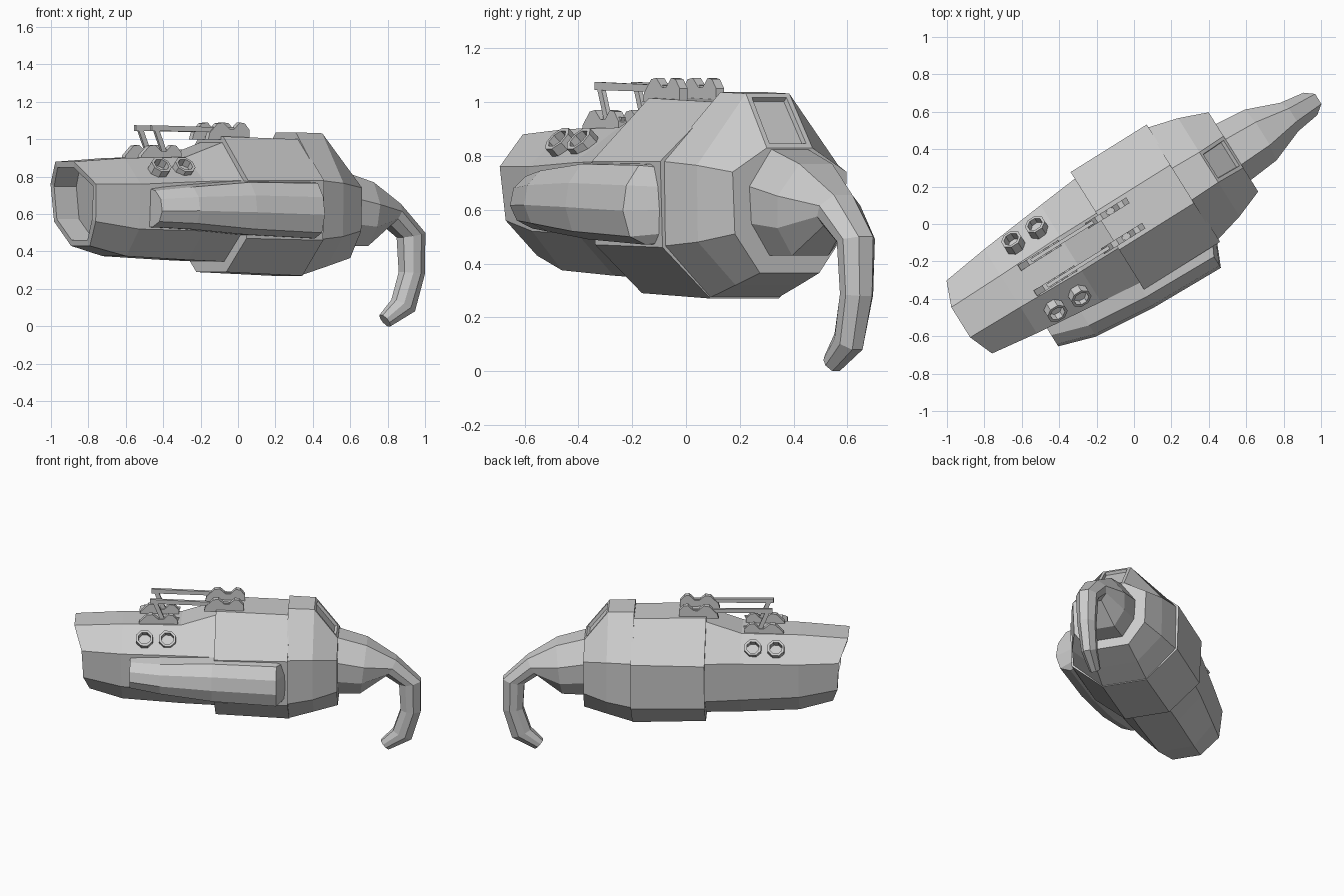
import bpy, bmesh, math
from mathutils import Vector, Matrix

if "Cube" in bpy.data.objects:
    bpy.data.objects.remove(bpy.data.objects["Cube"])

# Everything is built along local x (nose at -x), then turned into place
A = math.radians(32)
PLACE = Matrix.Translation((-0.024, 0.038, 0)) @ Matrix.Rotation(A, 4, 'Z')


def finish(name, bm):
    bmesh.ops.recalc_face_normals(bm, faces=bm.faces[:])
    me = bpy.data.meshes.new(name)
    bm.to_mesh(me)
    bm.free()
    ob = bpy.data.objects.new(name, me)
    bpy.context.collection.objects.link(ob)
    ob.matrix_world = PLACE
    return ob


def loft(rings):
    """Skin a list of equal closed rings; returns bmesh, side faces, end caps."""
    bm = bmesh.new()
    vs = [[bm.verts.new(p) for p in r] for r in rings]
    n = len(vs[0])
    side = [[bm.faces.new((a[i], a[(i + 1) % n], b[(i + 1) % n], b[i]))
             for i in range(n)] for a, b in zip(vs, vs[1:])]
    caps = bm.faces.new(vs[0][::-1]), bm.faces.new(vs[-1])
    bmesh.ops.recalc_face_normals(bm, faces=bm.faces[:])
    return bm, side, caps


def mirror_ring(half):
    """Right half (u, half width, z), top to bottom, to a full ring."""
    return [(u, -w, z) for u, w, z in half] + [(u, w, z) for u, w, z in reversed(half)]


def section(u, top, shoulder, low, bottom):
    return mirror_ring([(u, *p) for p in (top, shoulder, low, bottom)])


# Nose hull with a hollow open end
bm, side, caps = loft([
    mirror_ring([(-1.064, .095, .88), (-1.01, .23, .76), (-1.0, .21, .56), (-.965, .095, .43)]),
    section(-.75, (.10, .90), (.265, .76), (.25, .52), (.12, .375)),
    section(-.37, (.11, .905), (.305, .775), (.29, .51), (.13, .355)),
    section(-.12, (.11, .99), (.33, .78), (.31, .50), (.13, .345)),
])
bmesh.ops.inset_region(bm, faces=[caps[0]], thickness=.035)
ext = bmesh.ops.extrude_face_region(bm, geom=[caps[0]])
bmesh.ops.translate(bm, vec=(.14, 0, 0),
                    verts=[v for v in ext['geom'] if isinstance(v, bmesh.types.BMVert)])
if caps[0].is_valid:
    bm.faces.remove(caps[0])
finish("nose_hull", bm)

# Main body
finish("main_body", loft([
    section(-.14, (.12, 1.015), (.37, .78), (.355, .47), (.15, .29)),
    section(.34, (.12, 1.0), (.37, .78), (.36, .46), (.15, .27)),
])[0])

# Rear collar, with a recessed window in its sloped top
bm, side, caps = loft([
    section(.33, (.10, 1.037), (.355, .78), (.35, .465), (.15, .272)),
    section(.50, (.095, 1.032), (.31, .765), (.305, .48), (.14, .32)),
    section(.655, (.10, .83), (.25, .74), (.24, .51), (.13, .365)),
])
window = max((f for f in side[1]), key=lambda f: f.calc_center_median().z)
bmesh.ops.inset_individual(bm, faces=[window], thickness=.028)
bmesh.ops.inset_individual(bm, faces=[window], thickness=.004, depth=-.02)
finish("rear_collar", bm)

# Hooked tail: (top u, top z, bottom u, bottom z, half width)
TAIL = [(.62, .835, .62, .43, .18), (.84, .77, .80, .43, .16), (1.03, .655, .965, .54, .09),
        (1.19, .50, 1.05, .475, .07), (1.19, .28, 1.06, .29, .06),
        (1.13, .08, 1.01, .14, .05), (.98, 0, .93, .06, .035)]
rings = []
for tu, tz, bu, bz, w in TAIL:
    rings.append(mirror_ring([(tu, w * .45, tz),
                              (tu * .65 + bu * .35, w, tz * .65 + bz * .35),
                              (tu * .3 + bu * .7, w * .95, tz * .3 + bz * .7),
                              (bu, w * .5, bz)]))
finish("tail", loft(rings)[0])

# Side pod on the right: (u, outer v, top z, bottom z)
POD = [(-.69, -.385, .745, .53), (-.49, -.448, .765, .52),
       (-.15, -.480, .79, .49), (.27, -.490, .785, .47)]
rings = []
for u, v, t, b in POD:
    h = t - b
    rings.append([(u, -.22, t), (u, v + .07, t - .02), (u, v + .015, t - h * .3),
                  (u, v, t - h * .6), (u, v + .03, b + .03), (u, v + .1, b), (u, -.22, b)])
# rear end slants inwards
rings.append([(u + .06, v * .72, .63 + (z - .63) * .9) for u, v, z in rings[-1]])
finish("side_pod", loft(rings)[0])


# Short octagonal barrels, two on each flank
def barrel(name, u, s):
    axis = Vector((0, s * .72, .69))
    a = Vector((1, 0, 0))
    b = axis.cross(a)
    end = Vector((u, s * .235, .865))

    def ring(r, d):
        return [end + axis * d + (a * math.cos(t) + b * math.sin(t)) * r
                for t in ((k + .5) * math.pi / 4 for k in range(8))]
    finish(name, loft([ring(.058, -.16), ring(.058, 0), ring(.042, 0), ring(.042, -.07)])[0])


for s, side_name in ((-1, "right"), (1, "left")):
    for u, end_name in ((-.60, "front"), (-.45, "rear")):
        barrel(f"barrel_{side_name}_{end_name}", u, s)


# Roof rails from flat side profiles in (u, z)
def plate(name, outline, v, thick):
    finish(name, loft([[(u, v + d, z) for u, z in outline]
                       for d in (-thick / 2, thick / 2)])[0])


REAR = [(-.22, 1.0), (-.21, 1.035), (-.16, 1.085), (-.125, 1.09), (-.085, 1.055),
        (-.055, 1.055), (-.02, 1.09), (.01, 1.085), (.04, 1.05), (.04, 1.0)]
FRONT = [(u - .43, z - .12) for u, z in REAR]
BAR = [(-.57, 1.045), (-.57, 1.075), (.01, 1.06), (.01, 1.035)]
LEG = [(-.555, 1.055), (-.525, 1.055), (-.47, .92), (-.50, .92)]
LEG_REAR = [(-.54, .92), (-.50, .945), (-.38, .945), (-.40, .90)]
for s, side_name in ((-1, "right"), (1, "left")):
    v = s * .08
    plate(f"rail_bar_{side_name}", BAR, v, .02)
    plate(f"rail_leg_{side_name}", LEG, v, .018)
    plate(f"rail_foot_{side_name}", LEG_REAR, v, .018)
    plate(f"rail_rear_bracket_{side_name}", REAR, v, .035)
    plate(f"rail_front_bracket_{side_name}", FRONT, v, .035)
